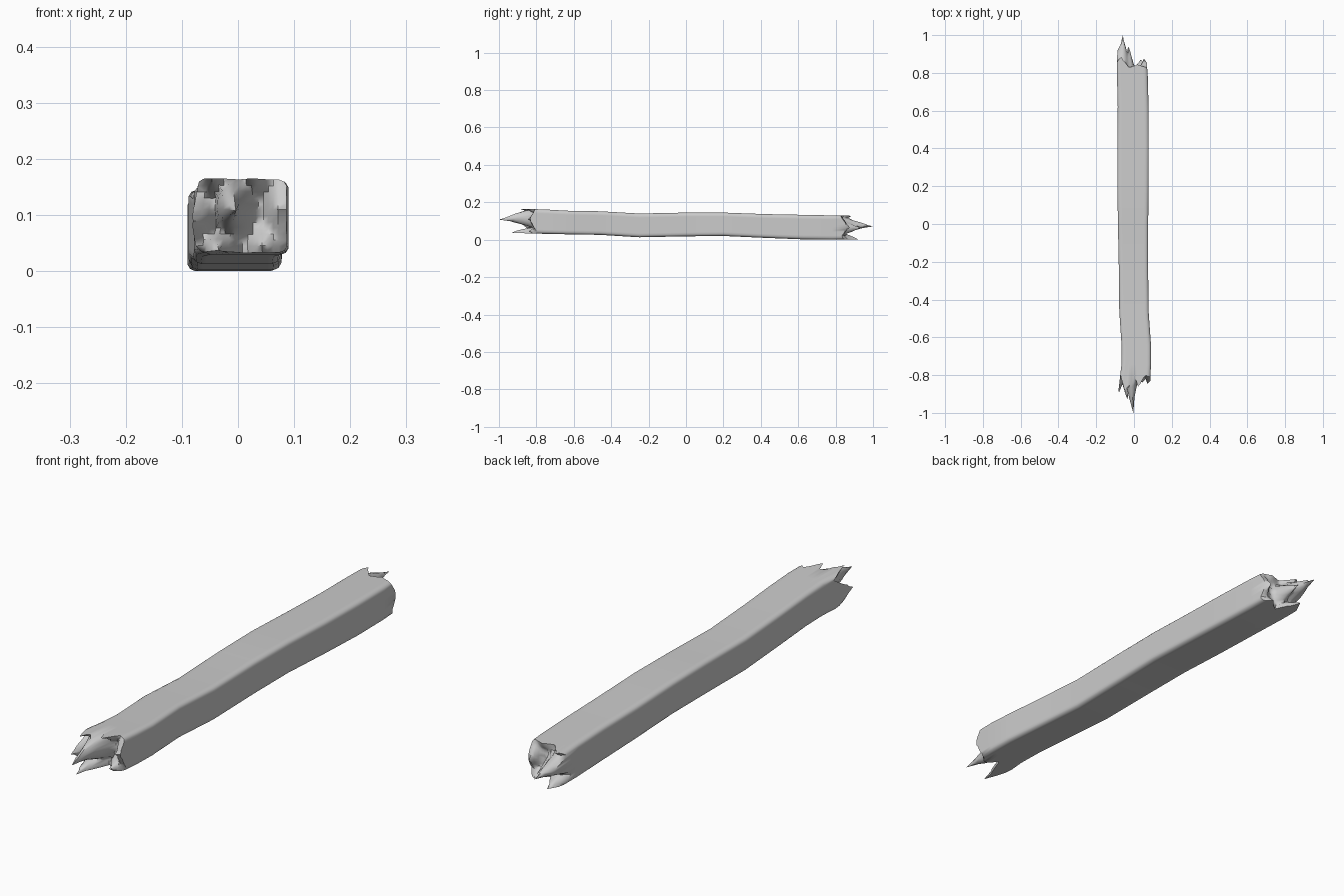
import bpy, bmesh, random
from math import hypot

if "Cube" in bpy.data.objects:
    bpy.data.objects.remove(bpy.data.objects["Cube"])

random.seed(4)
NX, NZ = 17, 13

# Beam stations: y, left x, right x, bottom z, top z
STATIONS = [
    (-1.00, -0.070, 0.080, 0.042, 0.158), (-0.88, -0.082, 0.084, 0.037, 0.168),
    (-0.74, -0.066, 0.090, 0.033, 0.163), (-0.64, -0.066, 0.090, 0.031, 0.157),
    (-0.46, -0.078, 0.077, 0.028, 0.154), (-0.25, -0.080, 0.075, 0.015, 0.142),
    (0.00, -0.085, 0.075, 0.020, 0.147), (0.20, -0.088, 0.077, 0.022, 0.147),
    (0.42, -0.088, 0.078, 0.012, 0.139), (0.62, -0.086, 0.077, 0.004, 0.135),
    (0.78, -0.090, 0.073, 0.002, 0.132), (0.88, -0.090, 0.066, 0.002, 0.130),
    (1.00, -0.080, 0.060, 0.008, 0.120)]

# Splinters: x, z, tip y, radius in x, radius in z
FRONT = [(-0.005, 0.115, -1.00, 0.036, 0.055), (-0.070, 0.090, -0.895, 0.035, 0.060),
         (-0.030, 0.040, -0.93, 0.040, 0.035), (-0.035, 0.165, -0.89, 0.040, 0.035),
         (0.080, 0.110, -0.845, 0.035, 0.080), (0.050, 0.045, -0.84, 0.035, 0.040),
         (0.030, 0.165, -0.86, 0.035, 0.030)]
BACK = [(-0.064, 0.080, 1.00, 0.050, 0.042), (-0.025, 0.065, 0.94, 0.028, 0.040),
        (-0.055, 0.006, 0.92, 0.045, 0.038), (0.058, 0.070, 0.875, 0.030, 0.060),
        (-0.070, 0.128, 0.885, 0.045, 0.030), (0.040, 0.005, 0.87, 0.040, 0.035),
        (0.020, 0.128, 0.845, 0.050, 0.030)]


def section(y):
    for a, b in zip(STATIONS, STATIONS[1:]):
        if y <= b[0]:
            t = max(0, (y - a[0]) / (b[0] - a[0]))
            return [p + (q - p) * t for p, q in zip(a[1:], b[1:])]
    return STATIONS[-1][1:]


def axis(i, n):
    # Grid lines with a narrow first and last cell for the worn corners
    return 0.0 if i == 0 else 1.0 if i == n - 1 else 0.09 + 0.82 * (i - 1) / (n - 3)


def point(i, j, y):
    u, v = axis(i, NX), axis(j, NZ)
    if i in (0, NX - 1) and j in (0, NZ - 1):
        u, v = 0.5 + (u - 0.5) * 0.94, 0.5 + (v - 0.5) * 0.94
    xl, xr, zb, zt = section(y)
    return (xl + (xr - xl) * u, y, zb + (zt - zb) * v)


# Perimeter of the cross-section as grid indices
RING = ([(i, 0) for i in range(NX)] + [(NX - 1, j) for j in range(1, NZ)]
        + [(i, NZ - 1) for i in range(NX - 2, -1, -1)] + [(0, j) for j in range(NZ - 2, 0, -1)])

bm = bmesh.new()


def splintered_end(base, sign, spikes):
    # Broken end: a grid pulled out into pointed splinters
    grid = {(i, j): point(i, j, base) for i in range(NX) for j in range(NZ)}
    depth = {}
    for key, (x, _, z) in grid.items():
        out = 0.008 * random.random()
        for sx, sz, tip, rx, rz in spikes:
            d = hypot((x - sx) / rx, (z - sz) / rz)
            out = max(out, abs(tip - base) * max(0, 1 - d) ** 0.8 * random.uniform(0.88, 1))
        depth[key] = out
    for sx, sz, tip, _, _ in spikes:
        key = min(grid, key=lambda k: hypot(grid[k][0] - sx, grid[k][2] - sz))
        depth[key] = abs(tip - base)
    verts = {k: bm.verts.new(point(*k, base + sign * d)) for k, d in depth.items()}
    for i in range(NX - 1):
        for j in range(NZ - 1):
            quad = [verts[k] for k in ((i, j), (i + 1, j), (i + 1, j + 1), (i, j + 1))]
            bm.faces.new(quad)
    return [verts[k] for k in RING]


# Beam body between the two broken ends
rings = [splintered_end(-0.785, -1, FRONT)]
for s in STATIONS[2:-2]:
    rings.append([bm.verts.new(point(i, j, s[0])) for i, j in RING])
rings.append(splintered_end(0.825, 1, BACK))
for a, b in zip(rings, rings[1:]):
    for k in range(len(RING)):
        m = (k + 1) % len(RING)
        bm.faces.new((a[k], a[m], b[m], b[k]))

bmesh.ops.recalc_face_normals(bm, faces=bm.faces)
mesh = bpy.data.meshes.new("broken_beam")
bm.to_mesh(mesh)
bm.free()
beam = bpy.data.objects.new("broken_beam", mesh)
bpy.context.collection.objects.link(beam)

# Rest the beam on the ground and smooth the worn corners
low = min(v.co.z for v in mesh.vertices)
for v in mesh.vertices:
    v.co.z -= low
bpy.context.view_layer.objects.active = beam
beam.select_set(True)
bpy.ops.object.shade_smooth_by_angle(angle=0.9)
